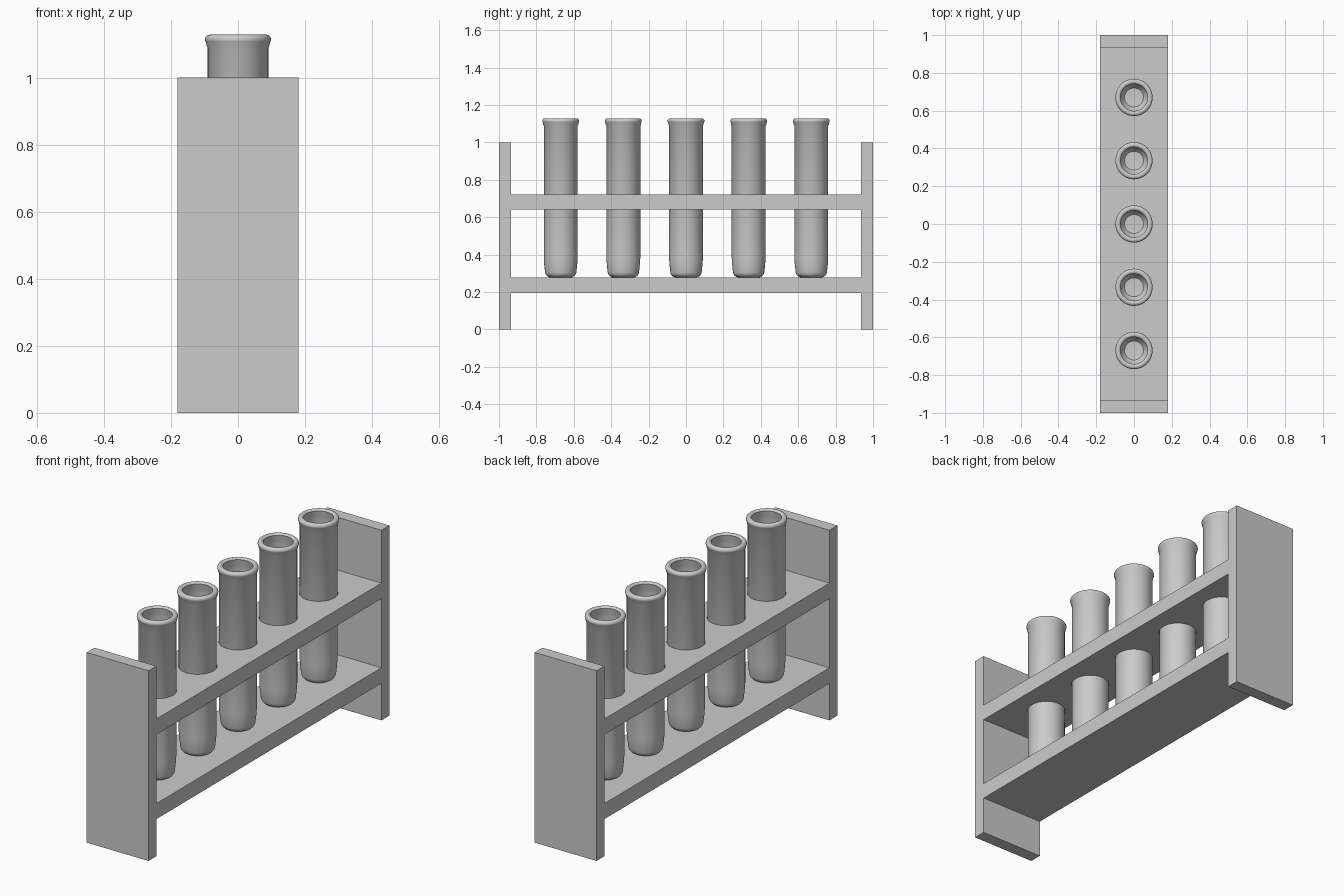
import bpy, bmesh, math

if "Cube" in bpy.data.objects:
    bpy.data.objects.remove(bpy.data.objects["Cube"])

TUBE_Y = [-0.67, -0.335, 0.0, 0.335, 0.67]
SEG = 48


def box(name, lo, hi):
    bpy.ops.mesh.primitive_cube_add(size=1, location=[(a + b) / 2 for a, b in zip(lo, hi)])
    ob = bpy.context.object
    ob.name = name
    ob.scale = [b - a for a, b in zip(lo, hi)]
    bpy.ops.object.transform_apply(location=False, rotation=False, scale=True)
    return ob


def arc(cx, cz, r, a0, a1, n):
    return [(cx + r * math.cos(math.radians(a0 + (a1 - a0) * i / n)),
             cz + r * math.sin(math.radians(a0 + (a1 - a0) * i / n))) for i in range(n + 1)]


def lathe(name, profile):
    bm = bmesh.new()
    verts = [bm.verts.new((r, 0, z)) for r, z in profile]
    edges = [bm.edges.new(p) for p in zip(verts, verts[1:])]
    bmesh.ops.spin(bm, geom=verts + edges, axis=(0, 0, 1), cent=(0, 0, 0),
                   angle=math.tau, steps=SEG, use_duplicate=False)
    bmesh.ops.remove_doubles(bm, verts=bm.verts, dist=1e-5)
    bmesh.ops.recalc_face_normals(bm, faces=bm.faces)
    mesh = bpy.data.meshes.new(name)
    bm.to_mesh(mesh)
    bm.free()
    ob = bpy.data.objects.new(name, mesh)
    bpy.context.collection.objects.link(ob)
    return ob


# End panels
box("end_panel_front", (-0.18, -1, 0), (0.18, -0.935, 1))
box("end_panel_back", (-0.18, 0.935, 0), (0.18, 1, 1))

# Shelves
box("lower_shelf", (-0.18, -0.935, 0.195), (0.18, 0.935, 0.277))
upper = box("upper_shelf", (-0.18, -0.935, 0.64), (0.18, 0.935, 0.722))

# Holes through the upper shelf
for y in TUBE_Y:
    bpy.ops.mesh.primitive_cylinder_add(vertices=SEG, radius=0.092, depth=0.3, location=(0, y, 0.68))
    cutter = bpy.context.object
    cutter.name = "hole_cutter"
    cutter.hide_render = True
    mod = upper.modifiers.new("hole", 'BOOLEAN')
    mod.operation = 'DIFFERENCE'
    mod.solver = 'EXACT'
    mod.object = cutter
    bpy.context.view_layer.objects.active = upper
    bpy.ops.object.modifier_apply(modifier=mod.name)
    bpy.data.objects.remove(cutter)

# Tube profile: rounded base, wall, beaded rim, hollow inside
profile = [(0, 0.278)] + arc(0.053, 0.309, 0.031, -90, -10, 6)
profile += [(0.088, 0.345), (0.0905, 0.38), (0.0905, 1.09), (0.094, 1.095)]
profile += arc(0.084, 1.114, 0.0145, -40, 150, 10)
profile += [(0.077, 1.09), (0.08, 1.07), (0.08, 0.38), (0.072, 0.32), (0.05, 0.295), (0, 0.292)]

# Test tubes
first = lathe("test_tube_1", profile)
bpy.ops.object.select_all(action='DESELECT')
first.select_set(True)
bpy.context.view_layer.objects.active = first
bpy.ops.object.shade_smooth_by_angle(angle=math.radians(40))
first.location.y = TUBE_Y[0]
for i, y in enumerate(TUBE_Y[1:], 2):
    tube = first.copy()
    tube.name = f"test_tube_{i}"
    tube.location.y = y
    bpy.context.collection.objects.link(tube)
